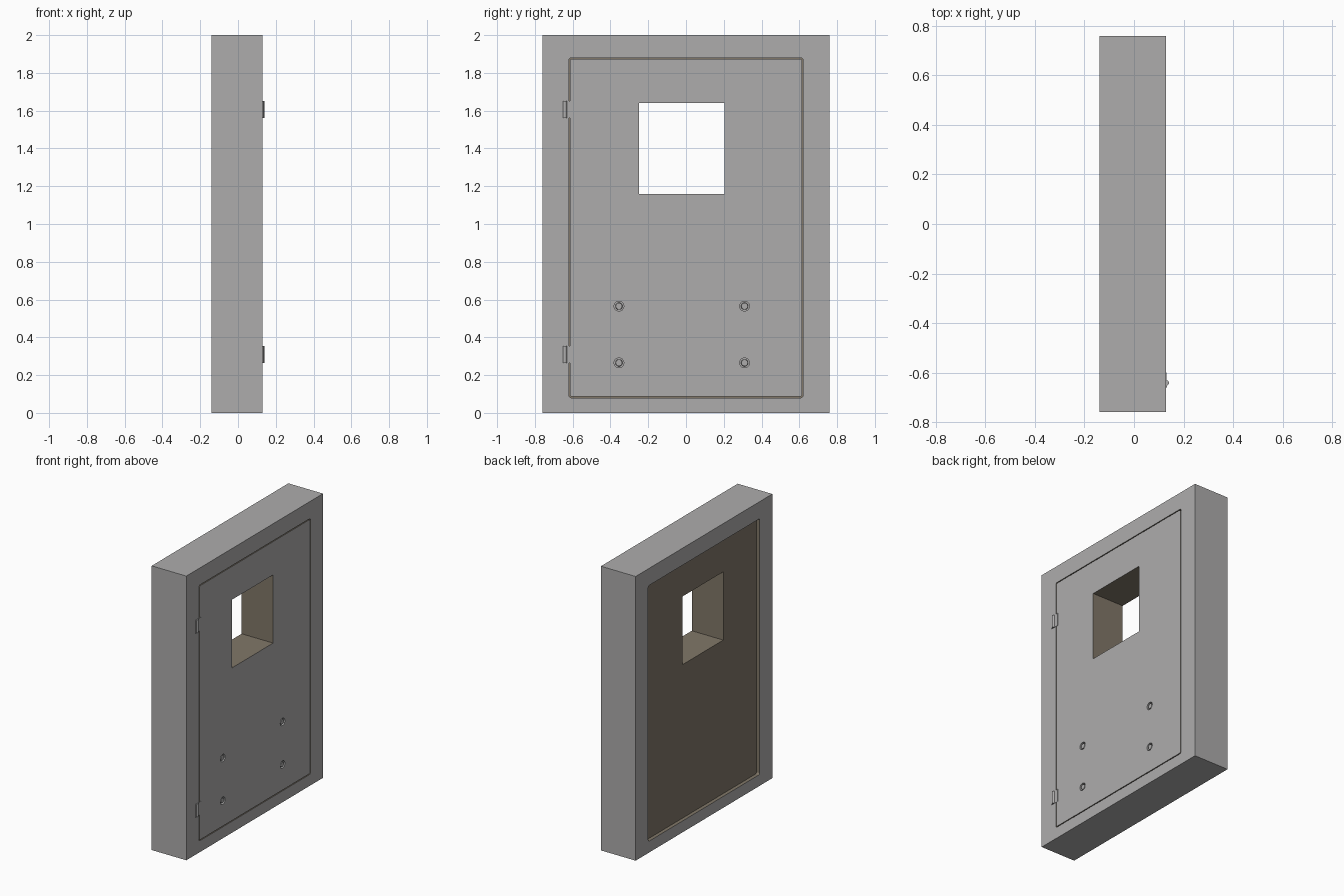
import bpy, bmesh, math
from mathutils import Matrix

if "Cube" in bpy.data.objects:
    bpy.data.objects.remove(bpy.data.objects["Cube"])

def material(name, rgb):
    m = bpy.data.materials.new(name)
    m.diffuse_color = (*rgb, 1)
    m.use_nodes = True
    m.node_tree.nodes["Principled BSDF"].inputs["Base Color"].default_value = m.diffuse_color
    return m

GREY = material("grey steel", (0.42, 0.415, 0.415))
BROWN = material("dark brown", (0.22, 0.185, 0.14))

def finish(name, bm):
    mesh = bpy.data.meshes.new(name)
    bm.to_mesh(mesh)
    bm.free()
    ob = bpy.data.objects.new(name, mesh)
    bpy.context.collection.objects.link(ob)
    mesh.materials.append(GREY)
    mesh.materials.append(BROWN)
    return ob

def box(name, x, y, z, radius=0):
    """Box from (min, max) ranges; radius rounds the edges running along x."""
    bm = bmesh.new()
    bmesh.ops.create_cube(bm, size=1)
    for v in bm.verts:
        for i, (lo, hi) in enumerate((x, y, z)):
            v.co[i] = lo if v.co[i] < 0 else hi
    if radius:
        edges = [e for e in bm.edges if abs(e.verts[0].co.x - e.verts[1].co.x) > 1e-4]
        bmesh.ops.bevel(bm, geom=edges, offset=radius, segments=4, profile=0.5, affect='EDGES')
    return finish(name, bm)

def cylinder(name, r, length, centre, axis, r2=None, sides=24):
    bm = bmesh.new()
    rot = Matrix.Rotation(math.pi / 2, 4, 'Y') if axis == 'X' else Matrix()
    bmesh.ops.create_cone(bm, cap_ends=True, segments=sides, radius1=r,
                          radius2=r if r2 is None else r2, depth=length,
                          matrix=Matrix.Translation(centre) @ rot)
    return finish(name, bm)

def cut(ob, cutters):
    bpy.context.view_layer.objects.active = ob
    for c in cutters:
        mod = ob.modifiers.new("cut", 'BOOLEAN')
        mod.operation, mod.solver, mod.object = 'DIFFERENCE', 'EXACT', c
        bpy.ops.object.modifier_apply(modifier=mod.name)
        bpy.data.objects.remove(c)

def paint(ob, is_brown):
    for p in ob.data.polygons:
        p.material_index = 1 if is_brown(p) else 0

def smooth(ob):
    bpy.ops.object.select_all(action='DESELECT')
    ob.select_set(True)
    bpy.context.view_layer.objects.active = ob
    bpy.ops.object.shade_smooth_by_angle(angle=math.radians(35))

FRONT, BACK = 0.13, -0.14
DOOR_BACK, STEP, GAP = -0.115, -0.09, 0.006
OPEN_Y, OPEN_Z = (-0.62, 0.62), (0.08, 1.88)
WIN_Y, WIN_Z = (-0.25, 0.205), (1.16, 1.64)
BOLTS = [(y, z) for y in (-0.355, 0.31) for z in (0.265, 0.565)]

# Surrounding frame, with a brown lining in the opening
frame = box("frame", (BACK, FRONT), (-0.76, 0.76), (0, 2))
cut(frame, [box("opening_cutter", (-0.3, 0.3), OPEN_Y, OPEN_Z, 0.012)])
paint(frame, lambda p: abs(p.center.y) < 0.63 and 0.07 < p.center.z < 1.89
      and abs(p.normal.x) < 0.5)

# Inner back panel closing the gap round the door
panel = box("door_back_panel", (DOOR_BACK, STEP), OPEN_Y, OPEN_Z, 0.012)
cut(panel, [box("window_cutter", (-0.3, 0.3), WIN_Y, WIN_Z)])
paint(panel, lambda p: True)

# Door leaf with window and bolt recesses
leaf = box("door_leaf", (STEP, FRONT),
           (OPEN_Y[0] + GAP, OPEN_Y[1] - GAP), (OPEN_Z[0] + GAP, OPEN_Z[1] - GAP), 0.01)
cut(leaf, [box("window_cutter", (-0.3, 0.3), WIN_Y, WIN_Z)]
    + [cylinder("bolt_cutter", 0.026, 0.04, (FRONT, y, z), 'X') for y, z in BOLTS])

def in_recess(p):
    return any(math.hypot(p.center.y - y, p.center.z - z) < 0.03 for y, z in BOLTS)

paint(leaf, lambda p: p.normal.x < 0.5 and not in_recess(p))
smooth(leaf)

# Sunken bolts
for i, (y, z) in enumerate(BOLTS):
    smooth(cylinder(f"bolt_{i + 1}", 0.019, 0.018, (FRONT - 0.012, y, z), 'X', 0.017))

# Two hinges: knuckle plus two thin leaves
for name, z0 in (("lower", 0.265), ("upper", 1.56)):
    z1 = z0 + 0.09
    smooth(cylinder(f"{name}_hinge_knuckle", 0.011, 0.09,
                    (FRONT, -0.642, (z0 + z1) / 2), 'Z', sides=20))
    box(f"{name}_hinge_frame_leaf", (FRONT - 0.004, FRONT + 0.004), (-0.661, -0.642), (z0, z1))
    box(f"{name}_hinge_door_leaf", (FRONT - 0.004, FRONT + 0.002), (-0.642, -0.6), (z0, z1))
